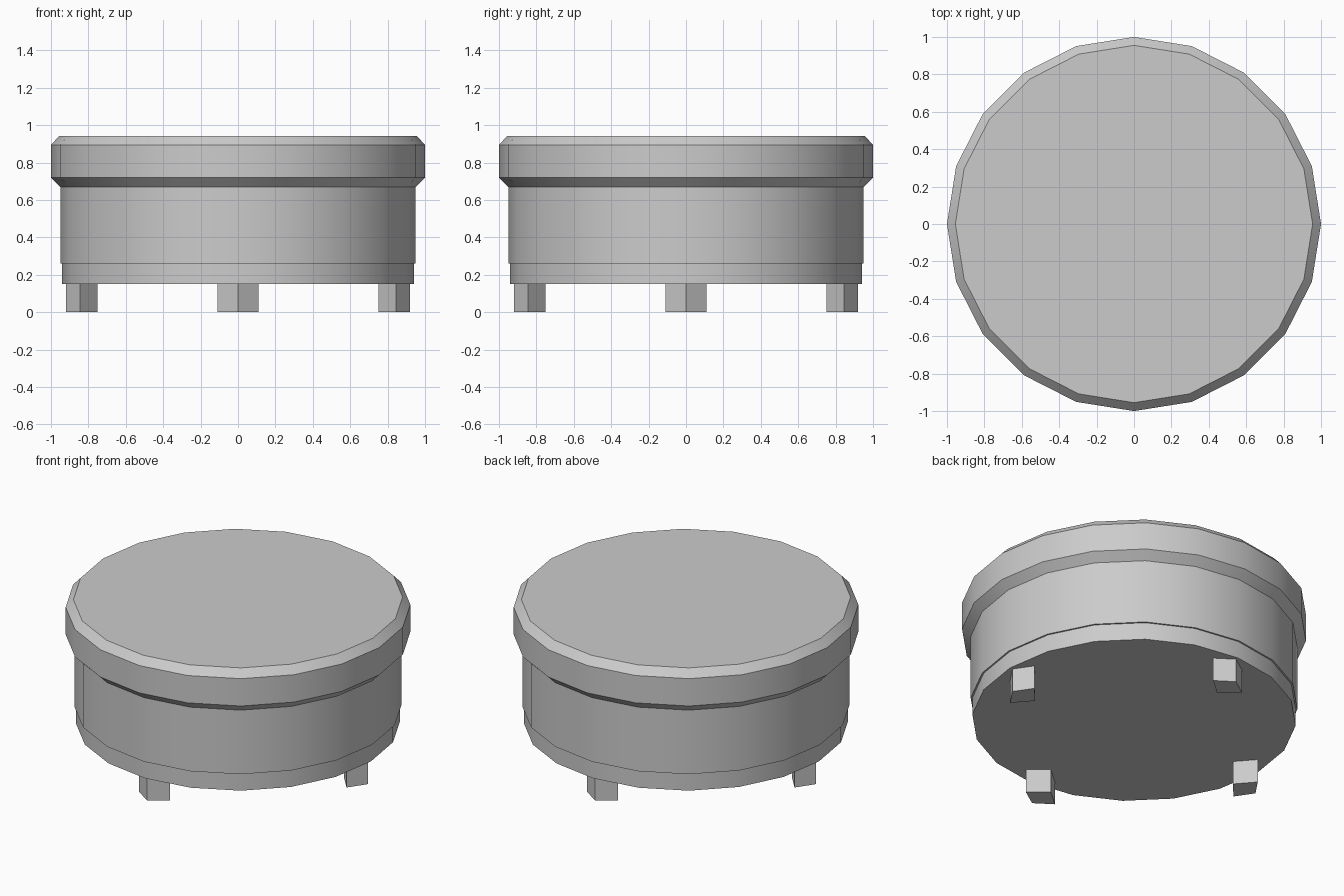
import bpy
import bmesh
from math import cos, sin, pi

if "Cube" in bpy.data.objects:
    bpy.data.objects.remove(bpy.data.objects["Cube"], do_unlink=True)

SIDES = 20

grey = bpy.data.materials.new("light_grey")
grey.use_nodes = True
color = (0.6, 0.6, 0.6, 1)
grey.diffuse_color = color
grey.node_tree.nodes["Principled BSDF"].inputs["Base Color"].default_value = color


def loft(name, rings):
    """Solid made by joining rings of points, capped at both ends."""
    bm = bmesh.new()
    loops = [[bm.verts.new(p) for p in ring] for ring in rings]
    n = len(loops[0])
    for low, high in zip(loops, loops[1:]):
        for i in range(n):
            j = (i + 1) % n
            bm.faces.new((low[i], low[j], high[j], high[i]))
    bm.faces.new(loops[0][::-1])
    bm.faces.new(loops[-1])
    bmesh.ops.recalc_face_normals(bm, faces=bm.faces[:])
    mesh = bpy.data.meshes.new(name)
    bm.to_mesh(mesh)
    bm.free()
    mesh.materials.append(grey)
    obj = bpy.data.objects.new(name, mesh)
    bpy.context.collection.objects.link(obj)
    bpy.ops.object.select_all(action="DESELECT")
    obj.select_set(True)
    bpy.context.view_layer.objects.active = obj
    bpy.ops.object.shade_smooth_by_angle(angle=pi / 6)
    return obj


def circle(radius, z):
    steps = [2 * pi * i / SIDES for i in range(SIDES)]
    return [(radius * cos(a), radius * sin(a), z) for a in steps]


# Round body: base band, wall, flared lip and bevelled top
profile = [(0.94, 0.15), (0.94, 0.26), (0.95, 0.26), (0.95, 0.67),
           (1.0, 0.72), (1.0, 0.895), (0.955, 0.943)]
loft("round_body", [circle(r, z) for r, z in profile])

# Four short feet, each with a corner pointing outward
foot = [(0.75, 0), (0.845, -0.11), (0.92, 0), (0.845, 0.11)]
for k, side in enumerate(("left", "back", "right", "front")):
    leg = loft(side + "_foot", [[(x, y, z) for x, y in foot] for z in (0, 0.15)])
    leg.rotation_euler.z = k * pi / 2
